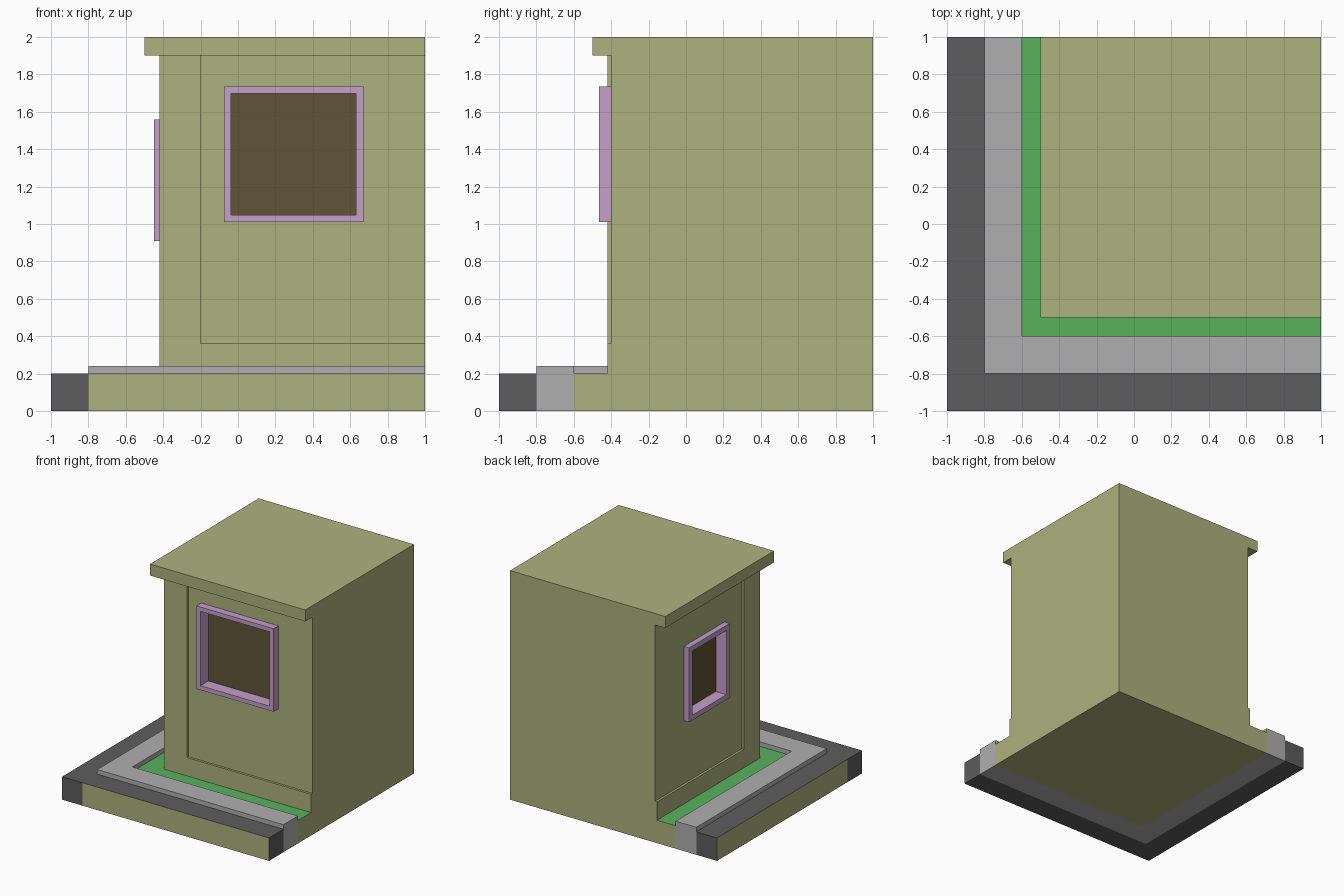
import bpy, bmesh

if "Cube" in bpy.data.objects:
    bpy.data.objects.remove(bpy.data.objects["Cube"])


def material(name, rgb):
    m = bpy.data.materials.new(name)
    m.diffuse_color = (*rgb, 1)
    m.use_nodes = True
    m.node_tree.nodes["Principled BSDF"].inputs["Base Color"].default_value = m.diffuse_color
    return m


OLIVE = material("olive", (0.42, 0.445, 0.21))
DARK = material("asphalt", (0.11, 0.11, 0.11))
GREY = material("paving", (0.43, 0.43, 0.43))
GREEN = material("grass", (0.10, 0.445, 0.107))
PINK = material("frame_pink", (0.56, 0.35, 0.58))
BROWN = material("glass_brown", (0.12, 0.09, 0.04))


def finish(name, bm, mats):
    bmesh.ops.recalc_face_normals(bm, faces=bm.faces)
    me = bpy.data.meshes.new(name)
    bm.to_mesh(me)
    bm.free()
    for m in mats:
        me.materials.append(m)
    ob = bpy.data.objects.new(name, me)
    bpy.context.collection.objects.link(ob)
    return ob


def prism(name, outline, z0, z1, mats, pick=None):
    """Extrude a footprint; pick(normal, centre) says which faces use mats[1]."""
    bm = bmesh.new()
    base = bm.faces.new([bm.verts.new((x, y, z0)) for x, y in outline])
    top = bmesh.ops.extrude_face_region(bm, geom=[base], use_keep_orig=True)["geom"]
    for v in top:
        if isinstance(v, bmesh.types.BMVert):
            v.co.z = z1
    bmesh.ops.recalc_face_normals(bm, faces=bm.faces)
    if pick:
        for f in bm.faces:
            f.normal_update()
            f.material_index = int(pick(f.normal, f.calc_center_median()))
    return finish(name, bm, mats)


def square(a):
    return [(a, a), (1, a), (1, 1), (a, 1)]


def corner_strip(a, b):
    """L-shaped footprint along the front and left edges, from a in to b."""
    return [(a, 1), (a, b), (a, a), (b, a), (1, a), (1, b), (b, b), (b, 1)]


def box(name, lo, hi, mat):
    bm = bmesh.new()
    bmesh.ops.create_cube(bm, size=1)
    for v in bm.verts:
        v.co = [(l + h) / 2 + c * (h - l) for l, h, c in zip(lo, hi, v.co)]
    return finish(name, bm, [mat])


# Ground: the road's outer edges are olive except at the corner block
prism("road", corner_strip(-1, -0.8), 0, 0.2, [DARK, OLIVE],
      lambda n, c: (n.x < -0.9 or n.y < -0.9) and max(c.x, c.y) > -0.7
      and min(c.x, c.y) < -0.95)
prism("pavement", corner_strip(-0.8, -0.6), 0, 0.24, [GREY])
prism("lawn_base", square(-0.6), 0, 0.2, [OLIVE, GREEN], lambda n, c: n.z > 0.9)

# Building: plinth, recessed walls with corner pillar, roof slab
prism("plinth", square(-0.42), 0.2, 0.36, [OLIVE])
walls = prism("walls", [(1, -0.4), (-0.2, -0.4), (-0.2, -0.42), (-0.42, -0.42),
                        (-0.42, -0.2), (-0.4, -0.2), (-0.4, 1), (1, 1)],
              0.36, 1.9, [OLIVE])
prism("roof", square(-0.5), 1.9, 2.0, [OLIVE])


def window(name, place, u0, u1, v0, v1, rim, front, back):
    """Frame ring, glass pane and wall pocket; place maps (u, v, depth) to xyz."""
    def corners(t):
        return [(u0 + t, v0 + t), (u1 - t, v0 + t), (u1 - t, v1 - t), (u0 + t, v1 - t)]

    # Frame ring
    bm = bmesh.new()
    loops = [[bm.verts.new(place(u, v, d)) for u, v in corners(t)]
             for t, d in ((0, front), (rim, front), (rim, back), (0, back))]
    for k in range(4):
        p, q = loops[k], loops[(k + 1) % 4]
        for i in range(4):
            j = (i + 1) % 4
            bm.faces.new((p[i], p[j], q[j], q[i]))
    finish(name + "_frame", bm, [PINK])

    # Glass pane
    box(name + "_glass", place(u0 + rim, v0 + rim, back + 0.005),
        place(u1 - rim, v1 - rim, back - 0.002), BROWN)

    # Pocket cut into the wall
    h = rim / 2
    cutter = box(name + "_cutter", place(u0 + h, v0 + h, -0.6),
                 place(u1 - h, v1 - h, back + 0.02), OLIVE)
    bpy.data.objects[cutter.name].hide_render = True
    mod = walls.modifiers.new(name, "BOOLEAN")
    mod.operation, mod.solver, mod.object = "DIFFERENCE", "EXACT", cutter
    bpy.context.view_layer.objects.active = walls
    bpy.ops.object.modifier_apply(modifier=mod.name)
    bpy.data.objects.remove(cutter)


window("front_window", lambda u, v, d: (u, d, v),
       -0.075, 0.67, 1.01, 1.735, 0.038, -0.465, -0.355)
window("side_window", lambda u, v, d: (d, u, v),
       0.04, 0.60, 0.91, 1.56, 0.045, -0.45, -0.345)
